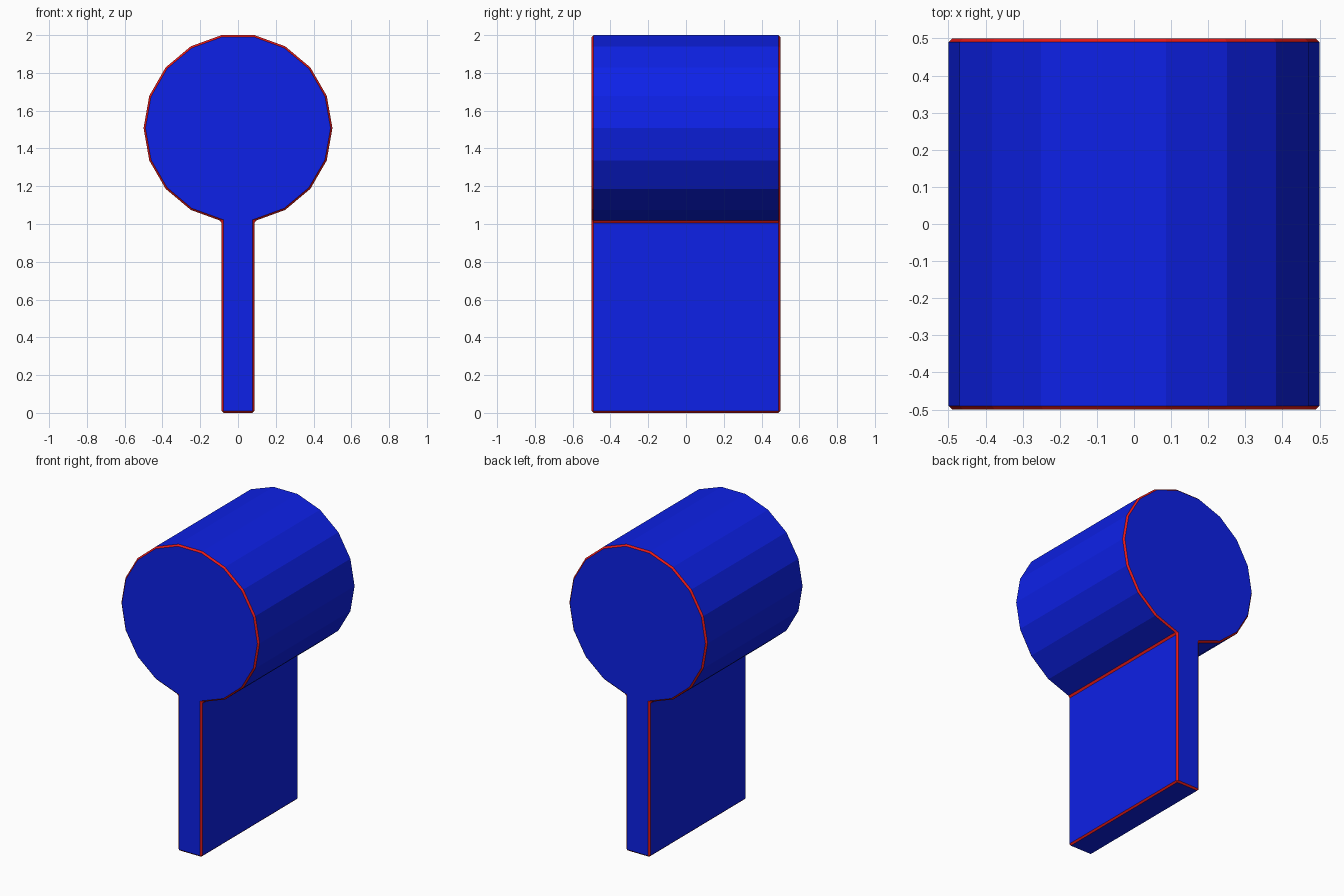
import bpy, bmesh
from math import cos, sin, radians

if "Cube" in bpy.data.objects:
    bpy.data.objects.remove(bpy.data.objects["Cube"])

R, DEPTH, TRIM = 0.5, 1.0, 0.01
CENTER_Z = 2 - R * sin(radians(80))


def material(name, color):
    mat = bpy.data.materials.new(name)
    mat.diffuse_color = color
    mat.use_nodes = True
    mat.node_tree.nodes["Principled BSDF"].inputs["Base Color"].default_value = mat.diffuse_color
    return mat


# Keyhole profile: 18-sided round head, opened at its bottom side into the stem
profile = [(R * cos(radians(a)), CENTER_Z + R * sin(radians(a)))
           for a in range(-80, 261, 20)]
half_stem = profile[0][0]
profile += [(-half_stem, 0), (half_stem, 0)]

# Extrude the profile front to back
bm = bmesh.new()
front = bm.faces.new([bm.verts.new((x, -DEPTH / 2, z)) for x, z in profile])
ext = bmesh.ops.extrude_face_region(bm, geom=[front], use_keep_orig=True)
verts = [g for g in ext["geom"] if isinstance(g, bmesh.types.BMVert)]
bmesh.ops.translate(bm, vec=(0, DEPTH, 0), verts=verts)
bmesh.ops.recalc_face_normals(bm, faces=bm.faces)

mesh = bpy.data.meshes.new("round_head_and_stem")
bm.to_mesh(mesh)
bm.free()
body = bpy.data.objects.new("round_head_and_stem", mesh)
bpy.context.collection.objects.link(body)

# Blue faces, red chamfered trim on the sharp edges
mesh.materials.append(material("blue", (0.004, 0.015, 0.8, 1)))
mesh.materials.append(material("red_trim", (0.8, 0.01, 0.01, 1)))
bevel = body.modifiers.new("edge_trim", 'BEVEL')
bevel.width = TRIM
bevel.segments = 1
bevel.limit_method = 'ANGLE'
bevel.angle_limit = radians(30)
bevel.material = 1
